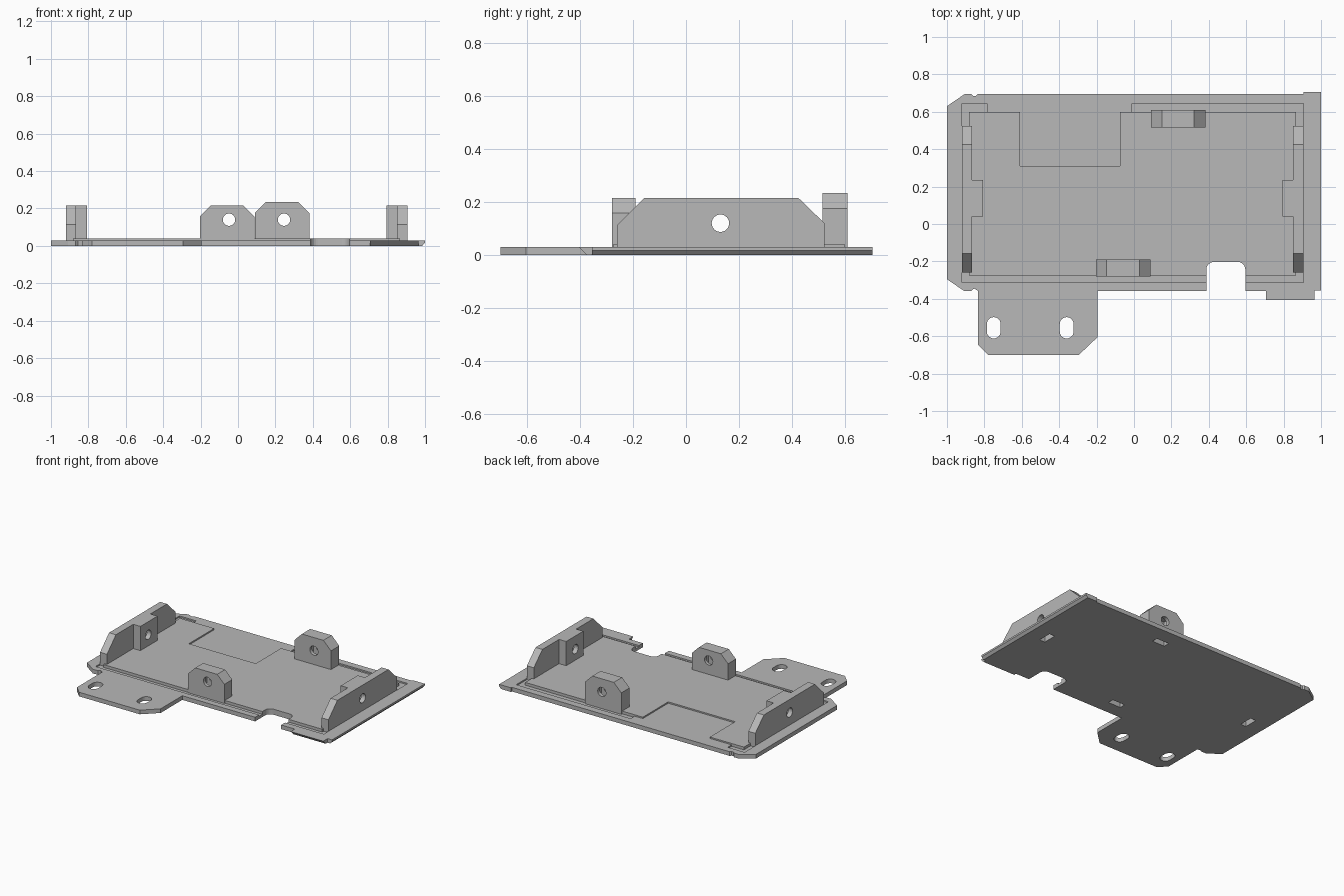
import bpy, bmesh, math

if "Cube" in bpy.data.objects:
    bpy.data.objects.remove(bpy.data.objects["Cube"])

COL = (0.48, 0.48, 0.48, 1)
grey = bpy.data.materials.new("plain grey")
grey.use_nodes = True
grey.diffuse_color = COL
grey.node_tree.nodes["Principled BSDF"].inputs["Base Color"].default_value = COL


def prism(name, pts, lo, hi, axis="z"):
    """Extrude a 2D outline between lo and hi along an axis."""
    place = {"x": lambda a, b, h: (h, a, b),
             "y": lambda a, b, h: (a, h, b),
             "z": lambda a, b, h: (a, b, h)}[axis]
    bm = bmesh.new()
    low = [bm.verts.new(place(a, b, lo)) for a, b in pts]
    high = [bm.verts.new(place(a, b, hi)) for a, b in pts]
    bm.faces.new(low)
    bm.faces.new(high)
    n = len(pts)
    for i in range(n):
        j = (i + 1) % n
        bm.faces.new((low[i], low[j], high[j], high[i]))
    bmesh.ops.recalc_face_normals(bm, faces=bm.faces[:])
    me = bpy.data.meshes.new(name)
    bm.to_mesh(me)
    bm.free()
    me.materials.append(grey)
    ob = bpy.data.objects.new(name, me)
    bpy.context.collection.objects.link(ob)
    return ob


def rect(x0, x1, y0, y1):
    return [(x0, y0), (x1, y0), (x1, y1), (x0, y1)]


def slot(cx, cy, r, straight=0.0, n=12):
    """Round hole, or an oblong one when straight > 0."""
    pts = []
    for start, off in ((0, straight / 2), (math.pi, -straight / 2)):
        for i in range(n + 1 if straight else n):
            a = start + math.pi * i / n
            pts.append((cx + r * math.cos(a), cy + off + r * math.sin(a)))
    return pts


def boolean(parts, tool, operation="DIFFERENCE"):
    tool.hide_render = True
    for ob in parts:
        mod = ob.modifiers.new("cut", "BOOLEAN")
        mod.operation = operation
        mod.solver = "EXACT"
        mod.object = tool
        bpy.context.view_layer.objects.active = ob
        bpy.ops.object.modifier_apply(modifier=mod.name)
    bpy.data.objects.remove(tool)


# Flat plate with mounting tab, clipped corners and front lip
outline = [(-1, -0.295), (-0.91, -0.357), (-0.87, -0.357), (-0.855, -0.345), (-0.835, -0.357),
           (-0.835, -0.645), (-0.78, -0.70), (-0.295, -0.70), (-0.195, -0.605),
           (-0.195, -0.357), (0.705, -0.357), (0.705, -0.405), (0.965, -0.405),
           (0.965, -0.355), (1, -0.355), (1, 0.705), (0.905, 0.705), (0.905, 0.695),
           (-0.835, 0.695), (-0.845, 0.685), (-0.86, 0.685), (-0.87, 0.695),
           (-0.905, 0.695), (-1, 0.63)]
plate = prism("base_plate", outline, 0, 0.03)

# Bevels under the right-hand edge and the front lip
boolean([plate], prism("edge_cutter", [(0.98, -0.005), (1.02, -0.005), (1.02, 0.017), (1, 0.017)],
                       -0.5, 0.8, "y"))
boolean([plate], prism("lip_cutter", [(-0.42, -0.005), (-0.37, -0.005), (-0.405, 0.03), (-0.42, 0.03)],
                       0.70, 0.966, "x"))

# Shallow seal channel around the floor, open along part of the back
channel = [(-0.785, 0.60), (-0.785, 0.645), (-0.92, 0.645), (-0.92, -0.312), (0.905, -0.312),
           (0.905, 0.645), (-0.01, 0.645), (-0.01, 0.60), (0.865, 0.60), (0.865, -0.275),
           (-0.883, -0.275), (-0.883, 0.60)]
boolean([plate], prism("channel_cutter", channel, 0.02, 0.05))

# Raised floor with a rectangular pocket at the back
floor = prism("raised_floor", [(-0.883, -0.275), (0.865, -0.275), (0.865, 0.60), (-0.075, 0.60),
                               (-0.075, 0.31), (-0.61, 0.31), (-0.61, 0.60), (-0.883, 0.60)],
              0.025, 0.04)

# Rounded notch in the front edge
r = 0.04
notch = [(0.387, -0.5), (0.595, -0.5)]
for cx, start in ((0.595 - r, 0), (0.387 + r, math.pi / 2)):
    for i in range(7):
        a = start + i * math.pi / 12
        notch.append((cx + r * math.cos(a), -0.203 - r + r * math.sin(a)))
boolean([plate, floor], prism("notch_cutter", notch, -0.1, 0.1))

# Oblong fixing holes in the tab
for x in (-0.75, -0.36):
    boolean([plate], prism("fixing_cutter", slot(x, -0.555, 0.037, 0.04), -0.1, 0.1))

# Side brackets: sloped wall with a drilled boss on the inner face
wall = [(-0.26, 0.01), (0.523, 0.01), (0.523, 0.12), (0.425, 0.215), (-0.158, 0.215), (-0.26, 0.113)]
for name, outer, s in (("right_bracket", -0.92, 1), ("left_bracket", 0.905, -1)):
    bracket = prism(name, wall, *sorted((outer, outer + s * 0.055)), "x")
    boolean([bracket], prism("boss", rect(0.04, 0.235, 0.01, 0.215),
                             *sorted((outer + s * 0.01, outer + s * 0.112)), "x"), "UNION")
    boolean([bracket], prism("hole_cutter", slot(0.13, 0.12, 0.033), outer - 0.2, outer + 0.2, "x"))
    mid = outer + s * 0.056
    boolean([plate, floor, bracket],
            prism("nut_cutter", rect(mid - 0.022, mid + 0.022, 0.08, 0.18), -0.1, 0.165))

# Front and back lugs: drilled blocks with clipped top corners
for name, x0, x1, y0, y1, top, c in (("front_lug", -0.203, 0.087, -0.28, -0.19, 0.215, 0.057),
                                     ("back_lug", 0.09, 0.382, 0.515, 0.61, 0.235, 0.06)):
    lug = prism(name, [(x0, 0.01), (x1, 0.01), (x1, top - c), (x1 - c, top),
                       (x0 + c, top), (x0, top - c)], y0, y1, "y")
    cx, cy = (x0 + x1) / 2 + 0.01, (y0 + y1) / 2
    boolean([lug], prism("hole_cutter", slot(cx, 0.14, 0.033), y0 - 0.1, y1 + 0.1, "y"))
    boolean([plate, floor, lug],
            prism("nut_cutter", rect(cx - 0.05, cx + 0.05, cy - 0.022, cy + 0.022), -0.1, 0.18))
